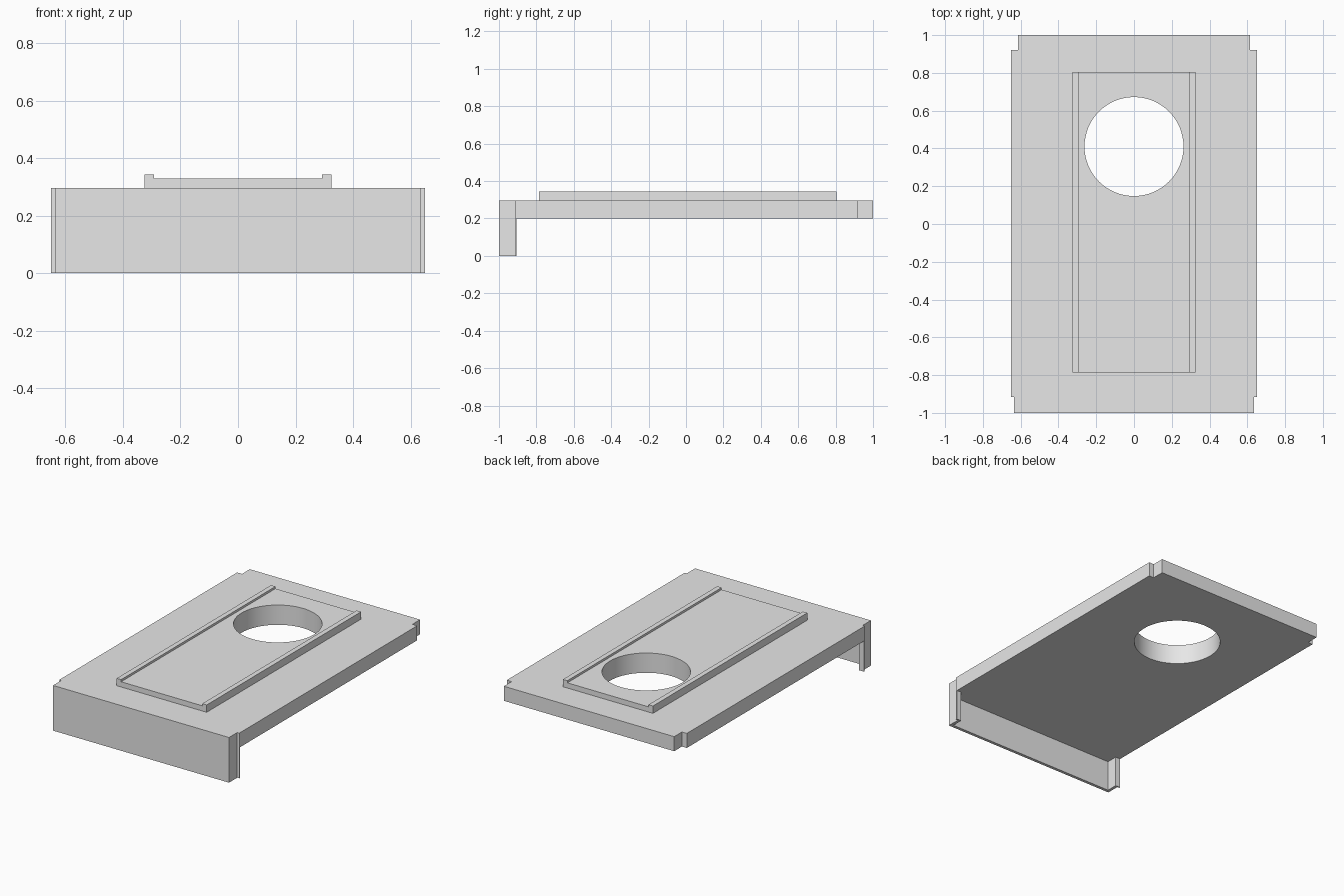
import bpy, bmesh

cube = bpy.data.objects.get("Cube")
if cube:
    bpy.data.objects.remove(cube, do_unlink=True)

grey = bpy.data.materials.new("plain grey")
grey.use_nodes = True
grey.diffuse_color = (0.8, 0.8, 0.8, 1)
grey.node_tree.nodes["Principled BSDF"].inputs["Base Color"].default_value = (0.8, 0.8, 0.8, 1)


def mirrored(half):
    """Close a half outline (x > 0) with its mirror image."""
    return half + [(-x, y) for x, y in reversed(half)]


def prism(name, outline, start, end, axis="z"):
    """Extrude an outline along z, or an x-z outline along y."""
    def place(p, t):
        return (p[0], p[1], t) if axis == "z" else (p[0], t, p[1])
    bm = bmesh.new()
    face = bm.faces.new([bm.verts.new(place(p, start)) for p in outline])
    moved = bmesh.ops.extrude_face_region(bm, geom=[face])["geom"]
    for v in moved:
        if isinstance(v, bmesh.types.BMVert):
            v.co = v.co + (bm_offset(axis, end - start))
    bmesh.ops.recalc_face_normals(bm, faces=bm.faces)
    mesh = bpy.data.meshes.new(name)
    bm.to_mesh(mesh)
    bm.free()
    mesh.materials.append(grey)
    obj = bpy.data.objects.new(name, mesh)
    bpy.context.collection.objects.link(obj)
    return obj


def bm_offset(axis, d):
    from mathutils import Vector
    return Vector((0, 0, d)) if axis == "z" else Vector((0, d, 0))


TOP, UNDER = 0.295, 0.2
WIDE, FRONT_X, BACK_X = 0.65, 0.635, 0.615

# Main slab with notched corners
slab = prism("slab", mirrored([
    (FRONT_X, -1), (FRONT_X, -0.915), (WIDE, -0.915),
    (WIDE, 0.92), (BACK_X, 0.92), (BACK_X, 1)]), UNDER, TOP)

# Thin front lip with returned ends and small outward hooks
prism("front_lip", mirrored([
    (FRONT_X, -1), (FRONT_X, -0.915), (WIDE, -0.915),
    (WIDE, -0.907), (BACK_X, -0.907), (BACK_X, -0.98)]), 0, UNDER)

# Raised panel with a rail along each long side
panel = prism("raised_panel", mirrored([
    (0.325, TOP), (0.325, 0.343), (0.293, 0.343), (0.293, 0.329)]),
    -0.787, 0.805, axis="y")

# Round hole through slab and panel
bpy.ops.mesh.primitive_cylinder_add(vertices=64, radius=0.262, depth=1,
                                    location=(0, 0.41, 0.3))
cutter = bpy.context.object
cutter.name = "hole_cutter"
cutter.hide_render = True
cutter.data.materials.append(grey)
for obj in (slab, panel):
    bpy.ops.object.select_all(action="DESELECT")
    obj.select_set(True)
    bpy.context.view_layer.objects.active = obj
    cut = obj.modifiers.new("hole", "BOOLEAN")
    cut.operation = "DIFFERENCE"
    cut.solver = "EXACT"
    cut.object = cutter
    bpy.ops.object.modifier_apply(modifier=cut.name)
    bpy.ops.object.shade_smooth_by_angle()
bpy.data.objects.remove(cutter, do_unlink=True)
